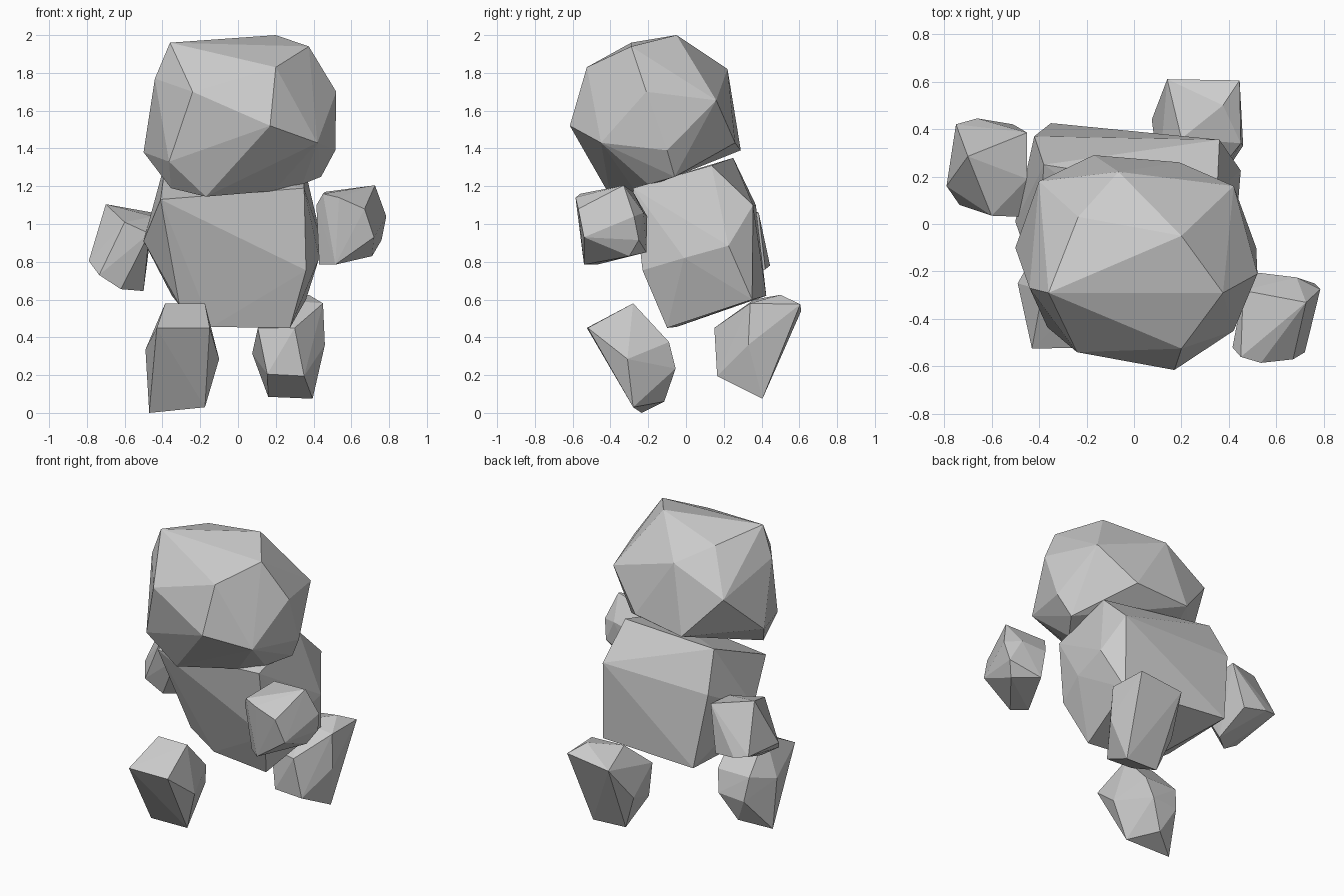
import bpy, bmesh

# One plain grey for the whole figure
grey = bpy.data.materials.new("stone_grey")
grey.diffuse_color = (0.6, 0.6, 0.6, 1)


def chunk(name, corners):
    """A faceted boulder-like part: the convex shell around its corners."""
    bm = bmesh.new()
    for c in corners:
        bm.verts.new(c)
    res = bmesh.ops.convex_hull(bm, input=bm.verts[:])
    inner = {g for g in res["geom_interior"] if isinstance(g, bmesh.types.BMVert)}
    bmesh.ops.delete(bm, geom=list(inner), context='VERTS')
    bmesh.ops.recalc_face_normals(bm, faces=bm.faces[:])
    mesh = bpy.data.meshes.new(name)
    bm.to_mesh(mesh)
    bm.free()
    mesh.materials.append(grey)
    obj = bpy.data.objects.new(name, mesh)
    bpy.context.collection.objects.link(obj)
    return obj


# Head: crown, brow and cheeks, back, then underside
chunk("head", [
    (-.36, -.29, 1.96), (.20, -.05, 2.0), (.375, -.29, 1.94), (-.235, .03, 1.91),
    (.20, -.525, 1.83), (-.24, -.54, 1.70), (.17, -.615, 1.52), (-.44, -.27, 1.77),
    (.52, -.21, 1.70), (.515, -.10, 1.39), (.42, -.45, 1.43), (-.50, -.10, 1.38),
    (-.365, -.435, 1.33),
    (-.065, .22, 1.82), (.42, .16, 1.655), (-.40, .18, 1.65), (.19, .26, 1.43),
    (-.17, .29, 1.39),
    (-.17, -.40, 1.145), (-.355, -.30, 1.19), (.19, -.27, 1.175), (.34, -.20, 1.21),
    (.44, -.06, 1.25)])

# Body: shoulders, waist ring, then base
chunk("body", [
    (-.41, -.25, 1.13), (.35, -.28, 1.19), (.35, .135, 1.31), (-.38, .25, 1.35),
    (-.50, .01, .91), (.36, -.23, .755), (.43, -.01, .82), (.45, .225, .885),
    (.36, .355, 1.10), (-.42, .37, 1.10),
    (.275, -.10, .45), (-.14, -.05, .455), (-.31, -.05, .57), (.36, .35, .60),
    (-.35, .425, .62)])

# Arm reaching back
chunk("left_arm", [
    (-.70, .285, 1.105), (-.45, .385, 1.06), (-.60, .035, 1.01), (-.47, .03, .95),
    (-.45, .19, 1.04), (-.79, .16, .805), (-.75, .42, .80), (-.735, .08, .73),
    (-.62, .10, .655), (-.50, .20, .645), (-.66, .445, .78), (-.51, .42, .76)])

# Arm reaching forward
chunk("right_arm", [
    (.725, -.33, 1.205), (.45, -.56, 1.16), (.46, -.28, 1.17), (.535, -.585, 1.14),
    (.52, -.205, 1.04), (.685, -.225, 1.06), (.67, -.57, 1.08), (.72, -.54, .93),
    (.785, -.275, 1.04), (.76, -.25, .915), (.71, -.30, .83), (.515, -.54, .785),
    (.43, -.47, .785), (.415, -.52, 1.10), (.55, -.21, .85)])

# Leg stepping forward
chunk("left_leg", [
    (-.43, -.525, .45), (-.15, -.52, .45), (-.385, -.28, .58), (-.175, -.28, .58),
    (-.49, -.25, .335), (-.10, -.31, .285), (-.47, -.235, 0), (-.175, -.28, .03),
    (-.17, -.09, .375), (-.40, -.09, .375), (-.20, -.055, .235), (-.38, -.06, .22),
    (-.30, -.115, .06)])

# Leg trailing behind
chunk("right_leg", [
    (.14, .61, .54), (.445, .605, .575), (.375, .50, .625), (.45, .34, .58),
    (.20, .36, .60), (.46, .33, .36), (.30, .15, .45), (.105, .20, .45),
    (.155, .165, .205), (.35, .165, .195), (.395, .405, .075), (.16, .40, .085),
    (.075, .44, .315)])
